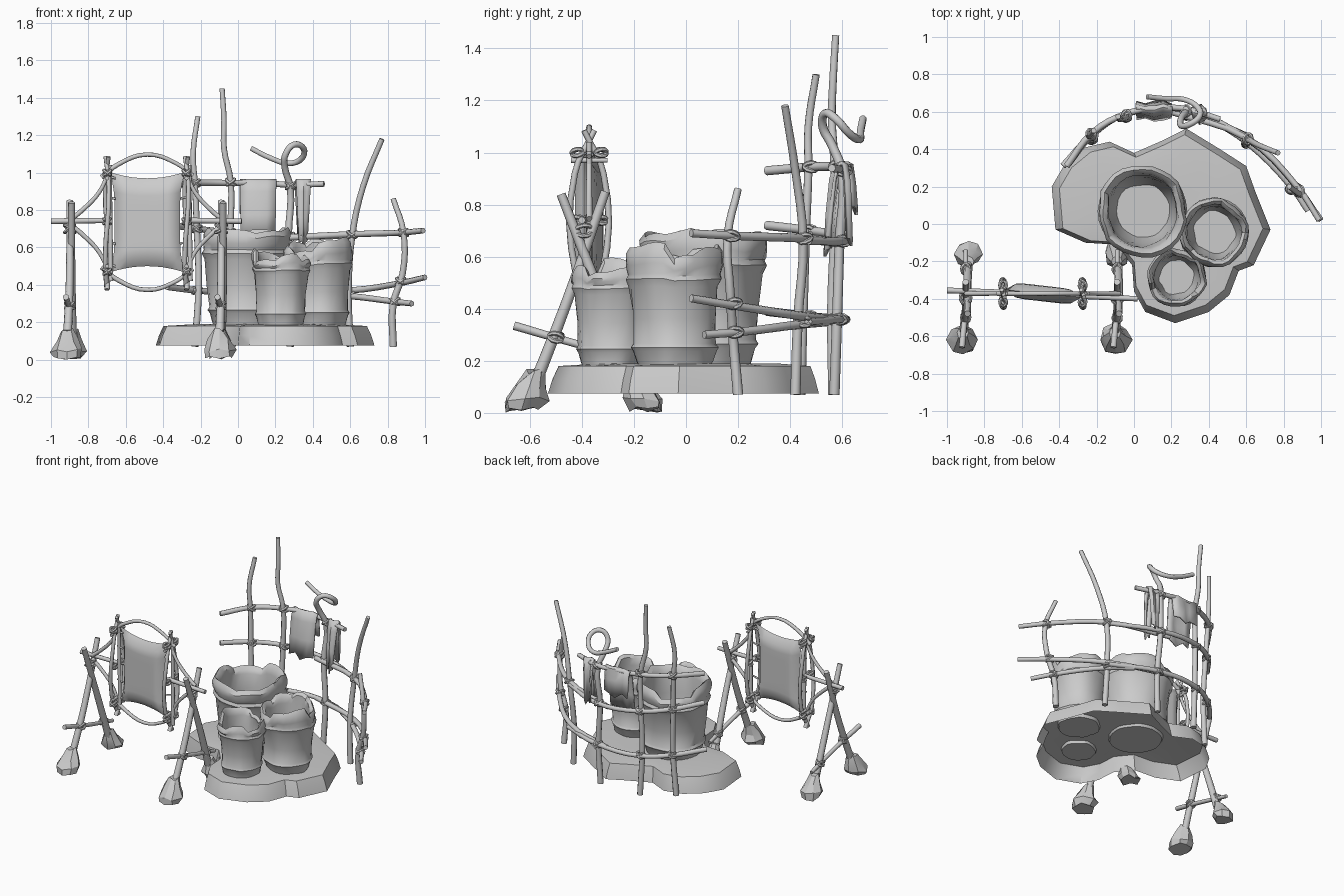
import bpy, bmesh, math, random
from mathutils import Vector, noise

if "Cube" in bpy.data.objects:
    bpy.data.objects.remove(bpy.data.objects["Cube"])
random.seed(4)

def finish(bm, name, angle=50):
    bmesh.ops.recalc_face_normals(bm, faces=bm.faces)
    me = bpy.data.meshes.new(name)
    bm.to_mesh(me); bm.free()
    ob = bpy.data.objects.new(name, me)
    bpy.context.collection.objects.link(ob)
    smooth(ob, angle)
    return ob

def smooth(ob, angle=50):
    bpy.ops.object.select_all(action='DESELECT')
    ob.select_set(True)
    bpy.context.view_layer.objects.active = ob
    bpy.ops.object.shade_smooth_by_angle(angle=math.radians(angle))

def stick(name, pts, r=.016, taper=.85):
    """Bent wooden stick along a path."""
    cu = bpy.data.curves.new(name, 'CURVE')
    cu.dimensions = '3D'
    cu.bevel_depth, cu.bevel_resolution, cu.use_fill_caps = r, 2, True
    sp = cu.splines.new('BEZIER')
    sp.resolution_u = 4
    sp.bezier_points.add(len(pts) - 1)
    for i, p in enumerate(pts):
        b = sp.bezier_points[i]
        b.co = p
        b.handle_left_type = b.handle_right_type = 'AUTO'
        b.radius = 1.1 + (taper - 1.1) * i / (len(pts) - 1)
    ob = bpy.data.objects.new(name, cu)
    bpy.context.collection.objects.link(ob)
    bpy.ops.object.select_all(action='DESELECT')
    ob.select_set(True)
    bpy.context.view_layer.objects.active = ob
    bpy.ops.object.convert(target='MESH')
    smooth(bpy.context.object)

def lashing(p, r=.024):
    """Two crossed cord loops round a joint."""
    for tilt in (-.55, .55):
        bpy.ops.mesh.primitive_torus_add(location=p, rotation=(tilt * .6, tilt, random.random()),
            major_segments=10, minor_segments=6, major_radius=r, minor_radius=.009)
        bpy.context.object.name = "lashing"
        smooth(bpy.context.object)

def loft(bm, rings):
    vr = [[bm.verts.new(p) for p in ring] for ring in rings]
    n = len(vr[0])
    for a, b in zip(vr, vr[1:]):
        for i in range(n):
            bm.faces.new((a[i], a[(i + 1) % n], b[(i + 1) % n], b[i]))
    return vr

# Ground mound: open-bottomed irregular shell
outline = [(-.44,.2),(-.37,.32),(-.26,.41),(-.13,.44),(0,.38),(.16,.45),(.28,.51),(.46,.4),(.6,.31),
           (.65,.17),(.73,-.03),(.64,-.22),(.56,-.25),(.51,-.38),(.4,-.47),(.22,-.53),(.06,-.47),
           (0,-.36),(-.01,-.22),(-.1,-.11),(-.26,-.1),(-.42,-.03)]
cx, cy = .15, .05
bm = bmesh.new()
rings = [[(cx + (x - cx) * s, cy + (y - cy) * s, z) for x, y in outline]
         for s, z in ((1, .075), (.97, .13), (.93, .18), (.65, .19), (.3, .185))]
vr = loft(bm, rings)
bm.faces.new(vr[-1])
finish(bm, "ground_mound", 40)

# Hide barrels with ragged rolled rims
def barrel(name, x, y, r, top, seed):
    rnd = random.Random(seed)
    n, z0 = 28, .17
    h = top - z0
    rag, lump = [], []
    while len(rag) < n:                      # flaps of differing height
        k, v, w = rnd.choice((3, 4, 5)), rnd.uniform(-.09, 0), rnd.uniform(-.015, .012)
        rag += [v + .015 * math.sin(math.pi * i / k) for i in range(k)]
        lump += [w] * k
    prof = [(.72, 0, 0), (.78, .06, 0), (.84, .14, 0), (.89, .17, 0), (.84, .2, 0), (.86, .4, 0),
            (.93, .66, .1), (1.0, .72, .15), (.96, .76, .2), (1.0, .84, .5), (1.0, .95, 1),
            (.92, 1.0, 1), (.82, .96, 1), (.79, .85, .5), (.78, .6, 0), (.72, .3, 0), (.6, .1, 0)]
    bm = bmesh.new()
    rings = []
    for pr, pz, k in prof:
        ring = []
        for i in range(n):
            a = math.tau * i / n
            rr = r * pr + lump[i] * k + .012 * noise.noise((math.cos(a) * 2 + seed, math.sin(a) * 2, pz * 4))
            ring.append((x + rr * math.cos(a), y + rr * math.sin(a), z0 + pz * h + rag[i] * k))
        rings.append(ring)
    vr = loft(bm, rings)
    bm.faces.new(vr[0]); bm.faces.new(vr[-1])
    finish(bm, name, 40)

barrel("large_barrel", .045, .07, .24, .73, 3)
barrel("right_barrel", .43, -.045, .185, .65, 8)
barrel("small_barrel", .23, -.285, .155, .61, 12)

# Curved back fence: posts
posts = [
    [(-.23,.44,.07),(-.21,.45,.4),(-.22,.46,.7),(-.23,.47,.94),(-.24,.47,1.1),(-.215,.5,1.3)],
    [(-.03,.565,.07),(-.045,.56,.4),(-.04,.57,.7),(-.04,.57,.96),(-.075,.56,1.13),(-.075,.565,1.28),(-.085,.575,1.45)],
    [(.28,.57,.07),(.29,.58,.36),(.27,.59,.66),(.28,.6,.92),(.25,.56,1.03),(.255,.525,1.1),(.3,.535,1.15),
     (.35,.575,1.13),(.34,.625,1.075),(.27,.665,1.05),(.17,.67,1.08),(.07,.68,1.13)],
    [(.6,.42,.07),(.59,.43,.36),(.61,.45,.66),(.67,.42,.93),(.77,.38,1.18)],
    [(.83,.2,.07),(.83,.18,.3),(.88,.17,.46),(.885,.16,.68),(.83,.2,.86)]]
for p in posts:
    stick("fence_post", p, .018, .8)

# Fence rails
rails = [
    [(-.38,.31,.39),(-.22,.48,.37),(-.04,.59,.36),(.28,.6,.36),(.61,.47,.35)],
    [(.2,.61,.36),(.6,.46,.37),(.87,.2,.41),(1,.02,.44)],
    [(.45,.54,.35),(.6,.44,.34),(.84,.2,.31),(.93,.07,.3)],
    [(-.36,.31,.72),(-.22,.48,.7),(-.04,.59,.68),(.28,.61,.66),(.6,.47,.66)],
    [(.2,.6,.65),(.6,.46,.67),(.88,.19,.68),(.99,.02,.69)],
    [(-.36,.31,.93),(-.22,.49,.945),(-.04,.59,.945),(.12,.62,.945),(.28,.615,.935),(.46,.56,.94)]]
for p in rails:
    stick("fence_rail", p, .016, .95)
for p in [(-.22,.47,.37),(-.04,.575,.36),(.285,.59,.36),(.6,.45,.35),(.87,.185,.42),(.84,.19,.31),
          (-.22,.47,.7),(-.04,.58,.68),(.275,.6,.66),(.61,.455,.67),(.885,.175,.68),
          (-.23,.48,.945),(-.04,.58,.95),(.28,.605,.93)]:
    lashing(p, .027)

# Cloths folded over the top rail
def cloth(name, xa, xb, y, front, back, pinch):
    prof = [(-.06, front), (-.05, (front + .9) / 2), (-.035, .9), (-.018, .955), (0, .965), (.018, .955), (.03, .88), (.04, back)]
    bm, rows = bmesh.new(), []
    for k, (dy, z) in enumerate(prof):
        s = 1 - pinch * (.95 - z) / .3 if z < .95 else 1
        m = (xa + xb) / 2
        rows.append([bm.verts.new((m + (xa + (xb - xa) * i / 4 - m) * s,
            y + dy + .01 * math.sin(i * 2 + k * .4), z + (.02 * math.sin(i * 2.2) if k in (0, 7) else 0))) for i in range(5)])
    for a, b in zip(rows, rows[1:]):
        for i in range(4):
            bm.faces.new((a[i], a[i + 1], b[i + 1], b[i]))
    ob = finish(bm, name)
    m = ob.modifiers.new("thickness", 'SOLIDIFY')
    m.thickness = .012
cloth("wide_cloth", .01, .205, .615, .65, .78, .05)
cloth("narrow_cloth", .31, .39, .595, .62, .66, .4)

# A-frame stands with wrapped feet
def foot(x, y, s):
    bm = bmesh.new()
    rings = []
    for rr, z in ((.075, .012), (.085, .05), (.06, .1), (.035, .16)):
        k = (.16 - z) * .35 * (-1 if y < -.4 else 1)
        rings.append([(x + rr * s * math.cos(a) * random.uniform(.8, 1.1),
                       y + k + rr * s * math.sin(a) * random.uniform(.8, 1.15),
                       max(0, z + random.uniform(-.012, .012))) for a in [math.tau * i / 8 for i in range(8)]])
    vr = loft(bm, rings)
    bm.faces.new(vr[0]); bm.faces.new(vr[-1])
    finish(bm, "wrapped_foot", 25)

for xt, xf, xb, yo in ((-.9, -.915, -.885, 0), (-.09, -.1, -.09, 0)):
    stick("stand_leg", [(xf, -.6, .06), (xt, -.46, .42), (xt, -.31, .85)], .022, .8)
    stick("stand_leg", [(xb, -.19, .06), (xt + .01, -.33, .45), (xt + .01, -.48, .84)], .022, .8)
    stick("stand_crossbar", [(xt - .02, -.66, .335), (xt, -.42, .265), (xt, -.14, .19)], .015)
    foot(xf, -.58, 1.0)
    foot(xb, -.2, .85)
    lashing((xt, -.395, .7), .035)
    lashing((xt, -.5, .29), .027)
    lashing((xt, -.24, .22), .027)

# Axle across both stands
stick("axle", [(-1, -.355, .74), (-.69, -.365, .745)], .014, 1)
stick("axle", [(-.29, -.385, .745), (.02, -.4, .74)], .014, 1)

# Hide frame: bowed uprights, hoops and side braces
yc, zc, xc = -.372, .735, -.485
for x in (-.7, -.275):
    for s in (-1, 1):
        stick("frame_upright", [(x, yc - s * .015, .375), (x + .01 * s, yc + s * .05, .53), (x - .01 * s, yc + s * .055, .92),
                                (x + .008 * s, yc - s * .02, 1.085)], .013)
    stick("frame_center_upright", [(x + .02, yc, .42), (x + .015, yc, 1.04)], .012)
    for z in (.47, .74, 1.0):
        lashing((x, yc - .045, z), .022)
        lashing((x, yc + .045, z), .022)
    stick("frame_spacer", [(x, yc - .07, .5), (x, yc + .07, .5)], .01)
    stick("frame_spacer", [(x, yc - .07, .97), (x, yc + .07, .97)], .01)
for s in (1, -1):
    stick("frame_hoop", [(-.73, yc, zc + s * .24), (-.64, yc, zc + s * .31), (xc, yc, zc + s * .362),
                         (-.34, yc, zc + s * .32), (-.24, yc, zc + s * .25)], .012)
    for a, b in ((-.9, -.69), (-.08, -.28)):
        stick("side_brace", [(a, yc, zc + s * .01), (a + (b - a) * .35, yc, zc + s * .07),
                             (a + (b - a) * .75, yc, zc + s * .16), (b, yc, zc + s * .27)], .012)

# Stretched hide: pillow with concave edges
bm = bmesh.new()
n = 10
for side in (-1, 1):
    g = []
    for j in range(n + 1):
        v = 2 * j / n - 1
        row = []
        for i in range(n + 1):
            u = 2 * i / n - 1
            wx = .175 + .03 * v ** 4
            hz = .235 + .035 * u * u
            edge = (1 - u ** 8) * (1 - v ** 8)
            row.append(bm.verts.new((xc + u * wx, yc - .02 * u + side * .042 * edge ** .5, zc + v * hz)))
        g.append(row)
    for j in range(n):
        for i in range(n):
            bm.faces.new((g[j][i], g[j][i + 1], g[j + 1][i + 1], g[j + 1][i]))
bmesh.ops.remove_doubles(bm, verts=bm.verts, dist=.0005)
finish(bm, "stretched_hide", 60)
# Cords tying the hide corners to the frame
for sx in (-1, 1):
    for z in (.5, .62, .86, .97):
        stick("hide_cord", [(xc + sx * .17, yc, z), (xc + sx * .215, yc, z + .01)], .006)
